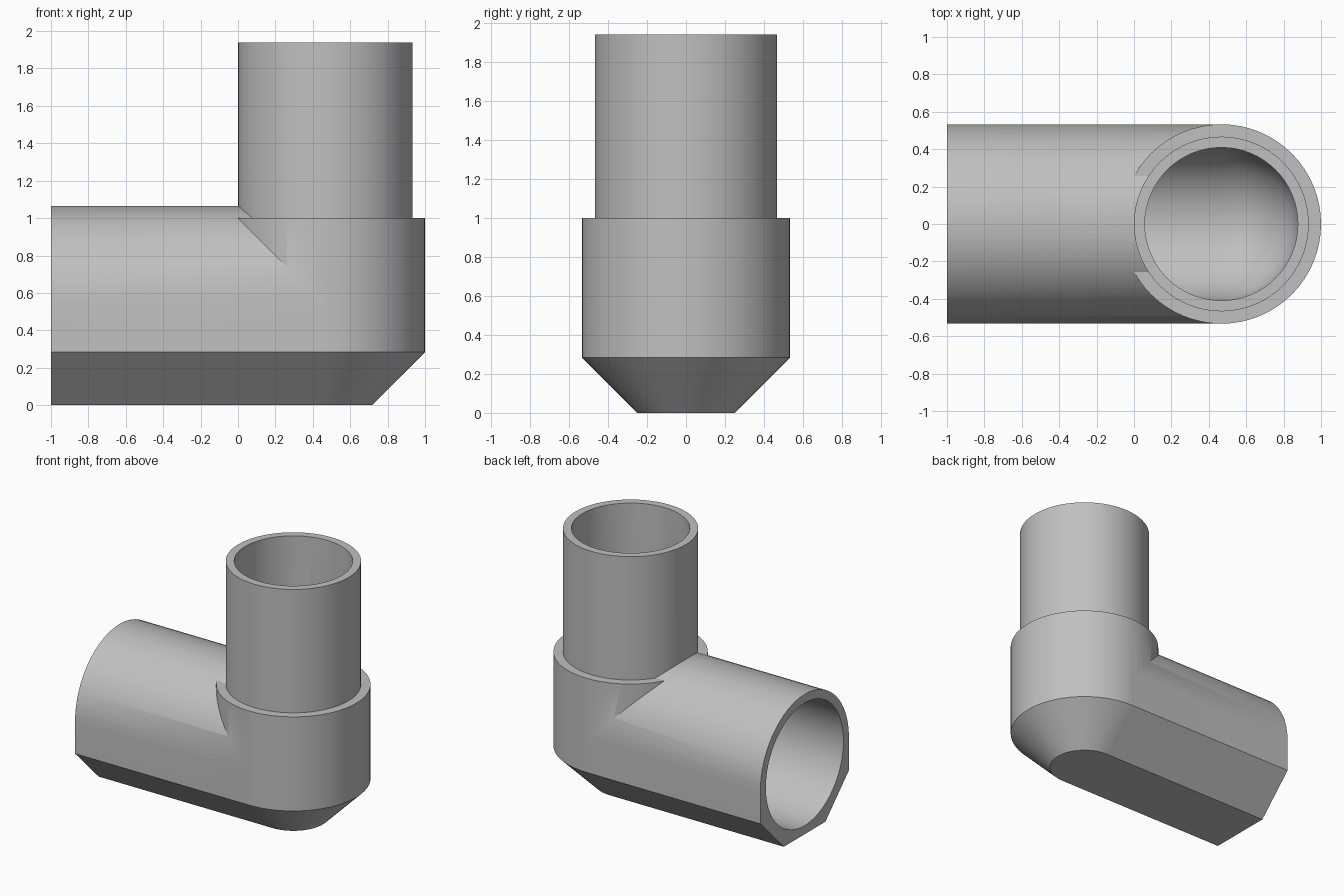
import bpy, bmesh, math
from mathutils import Matrix

if "Cube" in bpy.data.objects:
    bpy.data.objects.remove(bpy.data.objects["Cube"], do_unlink=True)

SEG = 64
OUTER, PIPE, BORE = 0.533, 0.467, 0.41   # socket wall, pipe wall, inner bore radii
FOOT = 0.25                              # half width of the flat foot
CHAMFER = OUTER - FOOT                   # height of the 45 degree chamfer
AXIS_X, AXIS_Z = 1 - OUTER, OUTER        # where the two pipe axes cross
TOP = 1.94

grey = bpy.data.materials.new("plain grey")
grey.use_nodes = True
colour = (0.53, 0.53, 0.53, 1)
grey.diffuse_color = colour
grey.node_tree.nodes["Principled BSDF"].inputs["Base Color"].default_value = colour


def finish(name, bm):
    bmesh.ops.remove_doubles(bm, verts=bm.verts, dist=1e-5)
    bmesh.ops.recalc_face_normals(bm, faces=bm.faces)
    mesh = bpy.data.meshes.new(name)
    bm.to_mesh(mesh)
    bm.free()
    mesh.materials.append(grey)
    obj = bpy.data.objects.new(name, mesh)
    bpy.context.collection.objects.link(obj)
    return obj


def revolve(name, profile, matrix):
    """Spin (radius, height) points around z, then place the solid."""
    bm = bmesh.new()
    verts = [bm.verts.new((r, 0, h)) for r, h in profile]
    edges = [bm.edges.new(pair) for pair in zip(verts, verts[1:])]
    bmesh.ops.spin(bm, geom=verts + edges, cent=(0, 0, 0), axis=(0, 0, 1),
                   angle=math.tau, steps=SEG)
    bm.transform(matrix)
    return finish(name, bm)


def combine(target, other, operation):
    mod = target.modifiers.new(operation.lower(), "BOOLEAN")
    mod.operation, mod.solver, mod.object = operation, "EXACT", other
    bpy.context.view_layer.objects.active = target
    bpy.ops.object.modifier_apply(modifier=mod.name)
    bpy.data.objects.remove(other, do_unlink=True)


# Upright: tapered foot, collar and narrower pipe
elbow = revolve("pipe_elbow",
                [(0, 0), (FOOT, 0), (OUTER, CHAMFER), (OUTER, 1),
                 (PIPE, 1), (PIPE, TOP), (0, TOP)],
                Matrix.Translation((AXIS_X, 0, 0)))

# Horizontal socket: round top, straight sides, chamfered flat foot
section = [(-OUTER, CHAMFER), (-FOOT, 0), (FOOT, 0), (OUTER, CHAMFER)]
for i in range(SEG // 2 + 1):
    a = math.tau * i / SEG
    section.append((OUTER * math.cos(a), AXIS_Z + OUTER * math.sin(a)))
bm = bmesh.new()
end = bm.faces.new([bm.verts.new((-1, y, z)) for y, z in section])
extruded = bmesh.ops.extrude_face_region(bm, geom=[end], use_keep_orig=True)
bmesh.ops.translate(bm, vec=(1 + AXIS_X, 0, 0),
                    verts=[g for g in extruded["geom"] if isinstance(g, bmesh.types.BMVert)])
combine(elbow, finish("horizontal_socket", bm), "UNION")

# Horizontal bore: wide socket, step, narrow bore with a rounded end
bore = [(0, -1.1), (PIPE, -1.1), (PIPE, 0)]
for i in range(SEG // 4 + 1):
    a = math.tau * i / SEG
    bore.append((BORE * math.cos(a), AXIS_X + BORE * math.sin(a)))
bore.insert(3, (BORE, 0))
lying = Matrix.Translation((0, 0, AXIS_Z)) @ Matrix.Rotation(math.pi / 2, 4, "Y")
combine(elbow, revolve("horizontal_bore", bore, lying), "DIFFERENCE")

# Vertical bore, a hair narrower so it stays inside the rounded end
r = BORE - 0.001
combine(elbow, revolve("vertical_bore",
                       [(0, AXIS_Z), (r, AXIS_Z), (r, TOP + 0.1), (0, TOP + 0.1)],
                       Matrix.Translation((AXIS_X, 0, 0))), "DIFFERENCE")

# Smooth round walls, keep crisp edges
bpy.ops.object.select_all(action="DESELECT")
elbow.select_set(True)
bpy.context.view_layer.objects.active = elbow
bpy.ops.object.shade_smooth_by_angle(angle=math.radians(30))
